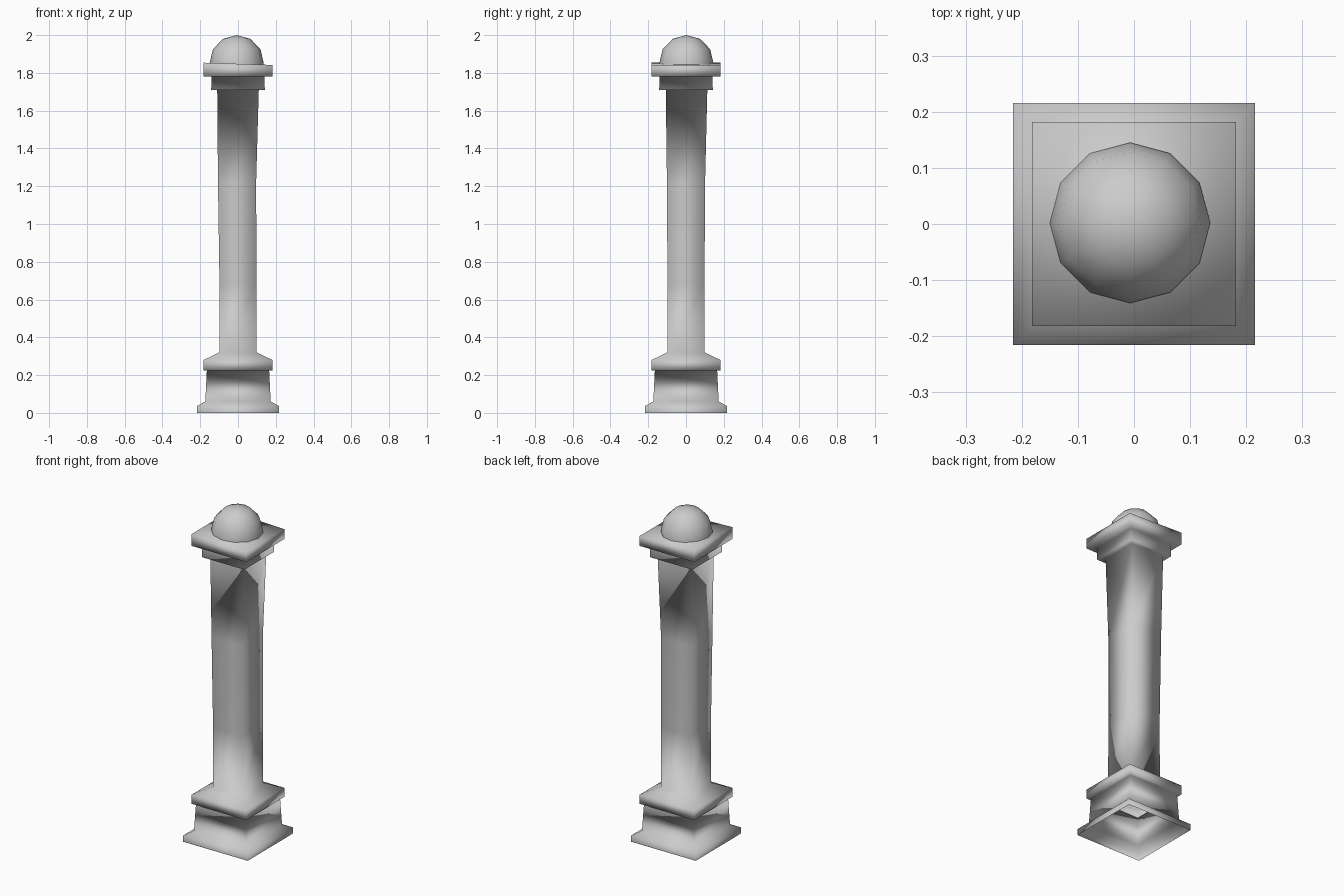
import bpy
import bmesh
import math

default = bpy.data.objects.get("Cube")
if default:
    bpy.data.objects.remove(default, do_unlink=True)

# Single stone colour
stone = bpy.data.materials.new("grey stone")
stone.use_nodes = True
stone.diffuse_color = (0.6, 0.6, 0.6, 1)
stone.node_tree.nodes["Principled BSDF"].inputs["Base Color"].default_value = stone.diffuse_color


def loft(name, rings, close_top=False, tip=None):
    """Skin a stack of rings, optionally closed by a face or a tip."""
    bm = bmesh.new()
    loops = [[bm.verts.new(p) for p in ring] for ring in rings]
    n = len(loops[0])
    for low, high in zip(loops, loops[1:]):
        for i in range(n):
            j = (i + 1) % n
            bm.faces.new((low[i], low[j], high[j], high[i]))
    top = loops[-1]
    if close_top:
        bm.faces.new(top)
    if tip:
        apex = bm.verts.new(tip)
        for i in range(n):
            bm.faces.new((top[i], top[(i + 1) % n], apex))
    mesh = bpy.data.meshes.new(name)
    for face in bm.faces:
        face.smooth = True
    bm.to_mesh(mesh)
    bm.free()
    mesh.materials.append(stone)
    obj = bpy.data.objects.new(name, mesh)
    bpy.context.collection.objects.link(obj)
    return obj


def square(z, half, dx=0.0, dy=0.0, tilt=0.0):
    corners = ((-1, -1), (1, -1), (1, 1), (-1, 1))
    return [(dx + half * x, dy + half * y, z - tilt * x) for x, y in corners]


# Square post: plinth, block, collar, slightly uneven shaft, neck and cap slab
post_rings = [
    square(0.0, 0.216),
    square(0.037, 0.216),
    square(0.06, 0.173),
    square(0.225, 0.165),
    square(0.225, 0.182),
    square(0.28, 0.182),
    square(0.32, 0.099),
    square(0.68, 0.098),
    square(1.22, 0.101, -0.005),
    square(1.71, 0.110, 0, 0.003),
    square(1.71, 0.142),
    square(1.782, 0.140),
    square(1.782, 0.182),
    square(1.848, 0.182, tilt=0.006),
]
loft("square_post", post_rings, close_top=True)

# Twelve-sided dome on the cap, a little off centre
CX, CY = -0.007, 0.002


def circle(radius, z, sides=12):
    return [(CX + radius * math.cos(2 * math.pi * i / sides),
             CY + radius * math.sin(2 * math.pi * i / sides), z) for i in range(sides)]


dome_rings = [circle(0.143, 1.84), circle(0.143, 1.853),
              circle(0.126, 1.925), circle(0.073, 1.98)]
loft("dome_finial", dome_rings, tip=(CX, CY, 2.0))
